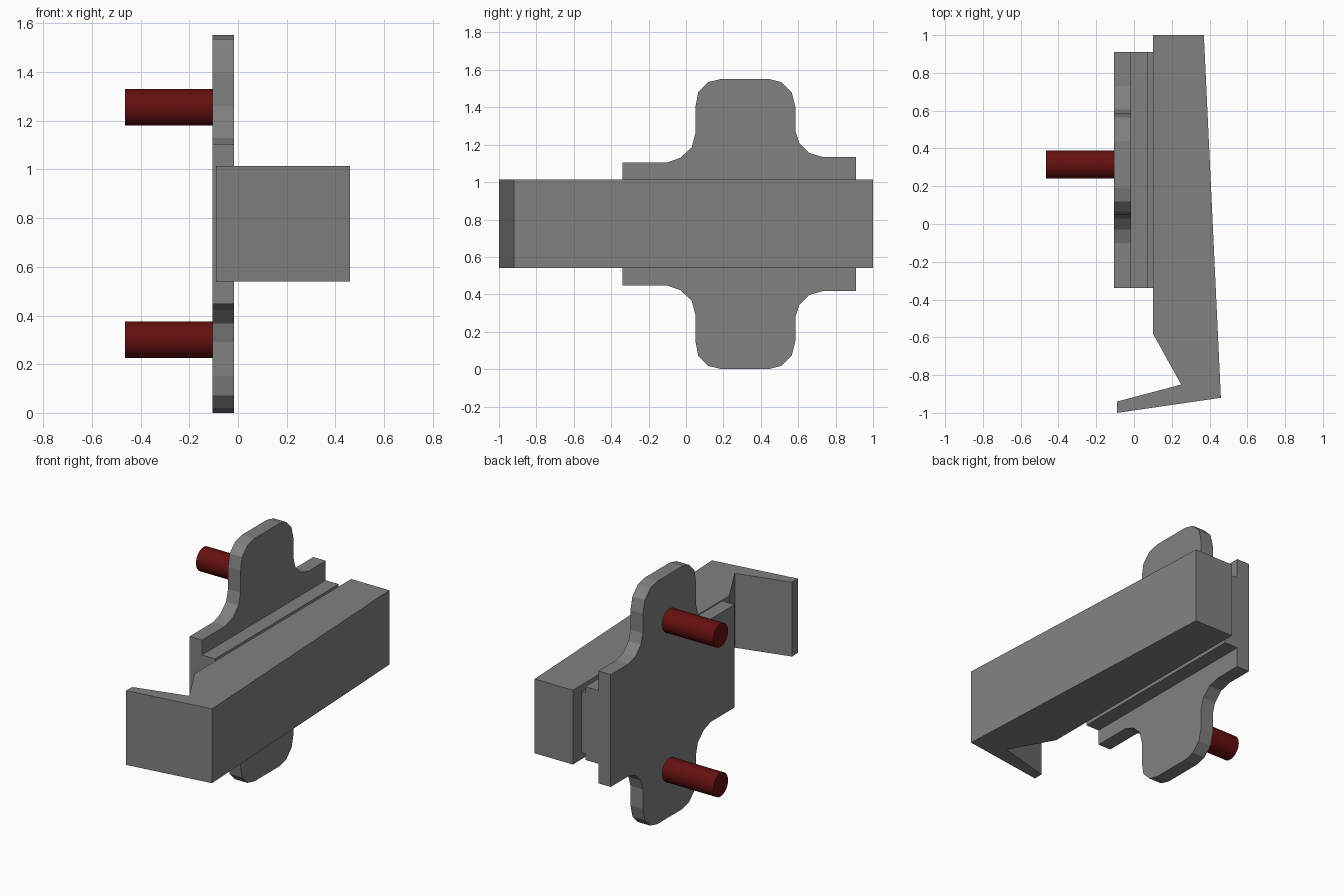
import bpy
import bmesh
import math
from mathutils import Vector

cube = bpy.data.objects.get("Cube")
if cube:
    bpy.data.objects.remove(cube, do_unlink=True)

MID_Z = 0.776  # height of the mirror plane


def make_material(name, rgb):
    mat = bpy.data.materials.new(name)
    mat.use_nodes = True
    mat.diffuse_color = (*rgb, 1)
    mat.node_tree.nodes["Principled BSDF"].inputs["Base Color"].default_value = (*rgb, 1)
    return mat


grey = make_material("grey metal", (0.22, 0.22, 0.22))
red = make_material("dark red", (0.13, 0.005, 0.005))


def extrude_profile(name, points, offset, mat):
    """Turn a closed outline into a solid by pushing it along offset."""
    bm = bmesh.new()
    face = bm.faces.new([bm.verts.new(p) for p in points])
    result = bmesh.ops.extrude_face_region(bm, geom=[face], use_keep_orig=True)
    moved = [v for v in result["geom"] if isinstance(v, bmesh.types.BMVert)]
    bmesh.ops.translate(bm, verts=moved, vec=Vector(offset))
    bmesh.ops.recalc_face_normals(bm, faces=bm.faces)
    mesh = bpy.data.meshes.new(name)
    bm.to_mesh(mesh)
    bm.free()
    mesh.materials.append(mat)
    obj = bpy.data.objects.new(name, mesh)
    bpy.context.collection.objects.link(obj)
    return obj


def bar(name, x0, x1, half_height):
    """Straight bar running along the back plate."""
    y0, y1 = -0.34, 0.91
    lo = MID_Z - half_height
    points = [(x0, y0, lo), (x1, y0, lo), (x1, y1, lo), (x0, y1, lo)]
    return extrude_profile(name, points, (0, 0, 2 * half_height), mat=grey)


# Mounting plate: upper outline, mirrored for the lower half
upper = [
    (-0.34, 1.105), (-0.10, 1.105), (-0.03, 1.13), (0.03, 1.185),
    (0.05, 1.26), (0.05, 1.40), (0.065, 1.48), (0.12, 1.535), (0.19, 1.552),
    (0.44, 1.552), (0.51, 1.535), (0.565, 1.48), (0.585, 1.40),
    (0.585, 1.275), (0.605, 1.21), (0.66, 1.155), (0.73, 1.135), (0.91, 1.135),
]
outline = upper + [(y, 2 * MID_Z - z) for y, z in reversed(upper)]
extrude_profile("mounting_plate", [(-0.105, y, z) for y, z in outline],
                (0.088, 0, 0), grey)

# Rail and the narrower neck that joins it to the lever
bar("rail", -0.017, 0.075, 0.234)
bar("neck", 0.075, 0.10, 0.195)

# Lever with hooked front end
lever = [(0.10, 1.0), (0.37, 1.0), (0.46, -0.92), (-0.09, -1.0),
         (-0.09, -0.94), (0.25, -0.85), (0.10, -0.58)]
extrude_profile("hooked_lever", [(x, y, 0.54) for x, y in lever],
                (0, 0, 0.475), grey)

# Pins behind the plate
for name, z in (("upper_pin", 1.255), ("lower_pin", 0.30)):
    bpy.ops.mesh.primitive_cylinder_add(
        vertices=48, radius=0.075, depth=0.36,
        location=(-0.285, 0.315, z), rotation=(0, math.pi / 2, 0))
    pin = bpy.context.object
    pin.name = name
    pin.data.materials.append(red)
    bpy.ops.object.shade_smooth_by_angle()
